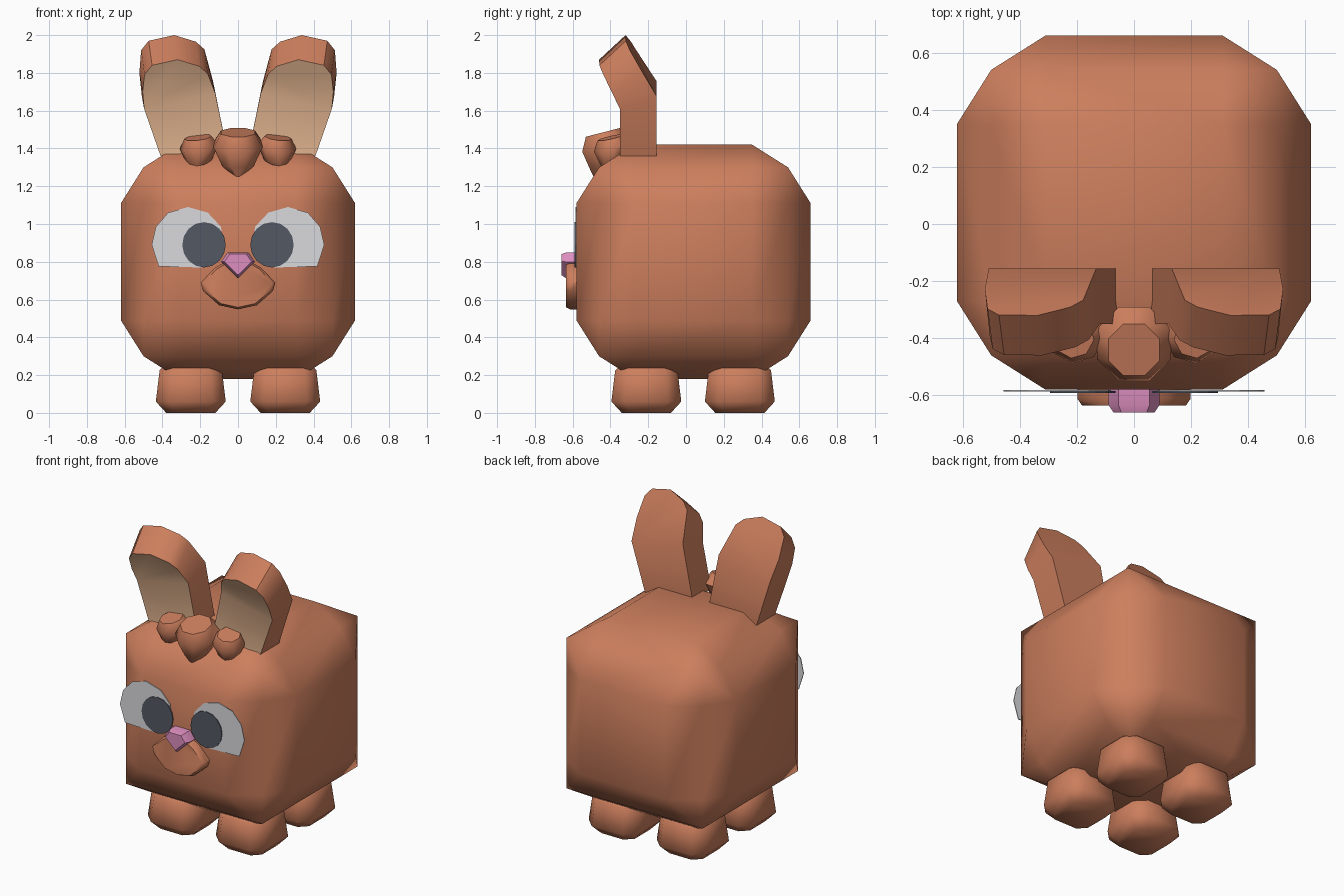
import bpy, bmesh, math
from mathutils import Matrix, Vector

if "Cube" in bpy.data.objects:
    bpy.data.objects.remove(bpy.data.objects["Cube"])


def mat(name, rgb):
    m = bpy.data.materials.new(name)
    m.diffuse_color = (*rgb, 1)
    m.use_nodes = True
    m.node_tree.nodes["Principled BSDF"].inputs["Base Color"].default_value = m.diffuse_color
    return m


BROWN = mat("brown_fur", (0.604, 0.209, 0.109))
TAN = mat("tan_inner_ear", (0.76, 0.456, 0.275))
GREY = mat("eye_pale_grey", (0.70, 0.70, 0.73))
DARK = mat("pupil_slate", (0.087, 0.098, 0.127))
PINK = mat("nose_pink", (0.716, 0.27, 0.515))


def finish(name, bm, mats, angle=180):
    bmesh.ops.recalc_face_normals(bm, faces=bm.faces)
    me = bpy.data.meshes.new(name)
    bm.to_mesh(me)
    bm.free()
    ob = bpy.data.objects.new(name, me)
    bpy.context.collection.objects.link(ob)
    for m in mats:
        me.materials.append(m)
    bpy.ops.object.select_all(action='DESELECT')
    ob.select_set(True)
    bpy.context.view_layer.objects.active = ob
    if angle >= 180:
        bpy.ops.object.shade_smooth()
    elif angle > 0:
        bpy.ops.object.shade_smooth_by_angle(angle=math.radians(angle))
    return ob


def loft(rings, cap_front=True):
    """Skin a list of equal-length point rings, with end caps."""
    bm = bmesh.new()
    rows = [[bm.verts.new(p) for p in r] for r in rings]
    n = len(rows[0])
    for a, b in zip(rows, rows[1:]):
        for i in range(n):
            j = (i + 1) % n
            bm.faces.new((a[i], a[j], b[j], b[i]))
    bm.faces.new(rows[0])
    bm.faces.new(rows[-1])
    return bm


# Body: cube split 3x3 per side, middles pushed outward
bm = bmesh.new()
bmesh.ops.create_cube(bm, size=1)
bmesh.ops.subdivide_edges(bm, edges=bm.edges[:], cuts=2, use_grid_fill=True)
for v in bm.verts:
    outer = [abs(c) > 0.4 for c in v.co]
    far = 0.62 if sum(outer) == 1 else 0.5
    v.co = Vector([math.copysign(far if o else 0.31, c) for c, o in zip(v.co, outer)])
bmesh.ops.triangulate(bm, faces=bm.faces[:], quad_method='LONG_EDGE')
bmesh.ops.translate(bm, verts=bm.verts[:], vec=(0, 0.04, 0.80))
finish("body", bm, [BROWN])


# Feet: chamfered square rings
def foot_ring(cx, cy, z, h):
    c = h * 0.62
    pts = [(h, -c), (h, c), (c, h), (-c, h), (-h, c), (-h, -c), (-c, -h), (c, -h)]
    return [(cx + x, cy + y, z) for x, y in pts]


for sx, side in ((-1, "left"), (1, "right")):
    for cy, end in ((-0.21, "front"), (0.285, "back")):
        rings = [foot_ring(sx * 0.25, cy, z, h)
                 for z, h in ((0, 0.13), (0.06, 0.185), (0.225, 0.165), (0.25, 0.14))]
        finish(f"{end}_{side}_foot", loft(rings), [BROWN], 50)

# Ears: outline of the front face, folded forward along a slanted line
EAR = [(0.06, 1.40), (0.12, 1.69), (0.16, 1.795), (0.205, 1.835), (0.32, 1.87),
       (0.455, 1.84), (0.495, 1.79), (0.505, 1.70), (0.497, 1.61), (0.41, 1.36)]
for sx, side in ((-1, "left"), (1, "right")):
    bm = bmesh.new()
    front, back = [], []
    for i, (x, z) in enumerate(EAR):
        if i in (0, 9):
            y, off = -0.35, (0, 0.195, 0)
        elif i in (1, 8):
            y, off = -0.35, (0.012, 0.195, 0.065)
        else:
            y = -0.35 - 0.5 * (z - 1.69 + 0.2 * (x - 0.12))
            off = (0.018, 0.14, 0.13) if i < 7 else (0.017, 0.165, 0.10)
        p = Vector((x, y, z))
        q = p + Vector(off)
        front.append(bm.verts.new((sx * p.x, p.y, p.z)))
        back.append(bm.verts.new((sx * q.x, q.y, q.z)))
    for ring, idx in ((front, 1), (back, 0)):
        for ids in ((0, 1, 8, 9), range(1, 9)):
            bm.faces.new([ring[k] for k in ids]).material_index = idx
    for i in range(10):
        j = (i + 1) % 10
        bm.faces.new((front[i], front[j], back[j], back[i]))
    finish(f"{side}_ear", bm, [BROWN, TAN], 35)


# Head tuft: tilted eight-sided drops, one large and two small
def tuft(name, loc, scale, yaw):
    rings = []
    for cy, cz, r, lean in ((-0.05, -0.15, 0.02, 0), (-0.01, -0.09, 0.085, 0.01),
                            (0, 0.02, 0.132, 0.04), (-0.02, 0.085, 0.092, 0.025)):
        ring = []
        for k in range(8):
            a = math.tau * (k + 0.5) / 8
            s = math.sin(a)
            ring.append((1.06 * r * math.cos(a), cy + 1.06 * r * s, cz + lean * s))
        rings.append(ring)
    bm = loft(rings)
    bm.transform(Matrix.Translation(loc) @ Matrix.Rotation(yaw, 4, 'Z') @ Matrix.Scale(scale, 4))
    finish(name, bm, [BROWN], 45)


tuft("middle_tuft", (0, -0.42, 1.40), 1.0, 0)
tuft("left_tuft", (-0.205, -0.385, 1.395), 0.74, -0.5)
tuft("right_tuft", (0.205, -0.385, 1.395), 0.74, 0.5)


# Face plates: outline in x/z extruded from y0 to y1, front optionally tapered
def plate(name, pts, y0, y1, m, taper=1.0, angle=0):
    cx = sum(p[0] for p in pts) / len(pts)
    cz = sum(p[1] for p in pts) / len(pts)
    ym = y0 + (y1 - y0) * 0.7
    rings = [[(x, y0, z) for x, z in pts]]
    if taper < 1:
        rings.append([(x, ym, z) for x, z in pts])
    rings.append([(cx + (x - cx) * taper, y1, cz + (z - cz) * taper) for x, z in pts])
    finish(name, loft(rings), [m], angle)


EYE = [(0.08, 0.89), (0.09, 0.985), (0.16, 1.06), (0.265, 1.09), (0.37, 1.06),
       (0.435, 0.985), (0.457, 0.89), (0.42, 0.775), (0.195, 0.77), (0.12, 0.80)]
for sx, side in ((-1, "left"), (1, "right")):
    plate(f"{side}_eye", [(sx * x, z) for x, z in EYE], -0.581, -0.586, GREY)
    pupil = [(sx * 0.18 + 0.115 * math.cos(math.tau * k / 16),
              0.89 + 0.12 * math.sin(math.tau * k / 16)) for k in range(16)]
    plate(f"{side}_pupil", pupil, -0.585, -0.591, DARK)

# Muzzle and nose
half = [(0.05, 0.81), (0.12, 0.77), (0.198, 0.69), (0.185, 0.645), (0.10, 0.57)]
muzzle = half + [(0, 0.548)] + [(-x, z) for x, z in reversed(half)]
plate("muzzle", muzzle, -0.56, -0.635, BROWN, 0.92, 60)
nose = [(0.055, 0.85), (0.09, 0.80), (0, 0.712), (-0.09, 0.80), (-0.055, 0.85)]
plate("nose", nose, -0.57, -0.66, PINK, 0.8, 40)
